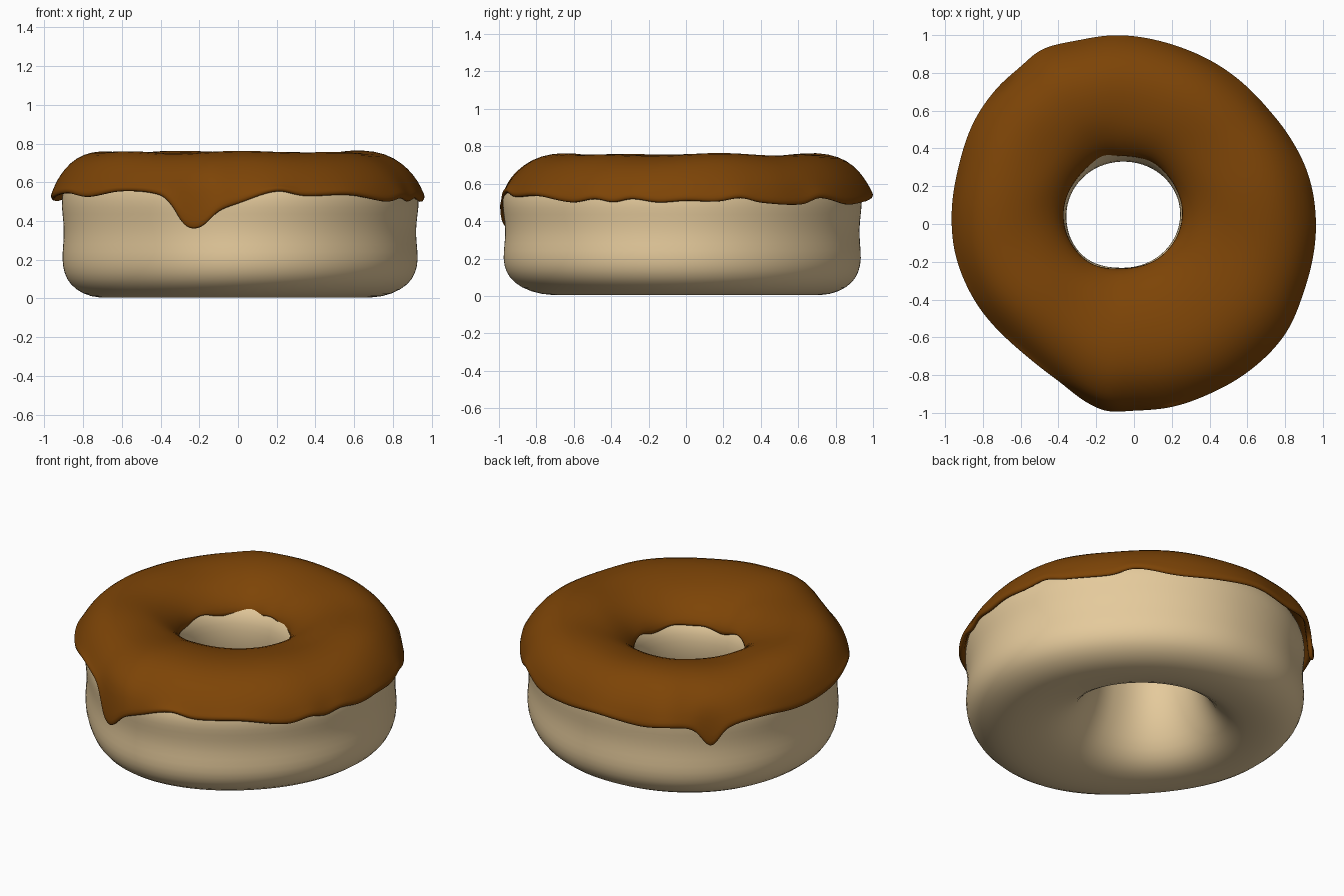
import bpy, bmesh, math

if "Cube" in bpy.data.objects:
    bpy.data.objects.remove(bpy.data.objects["Cube"])

SEGMENTS = 160


def cyclic(table):
    """Smooth periodic curve through (degrees, value) pairs."""
    n = len(table)

    def key(i):
        return table[i % n][0] + 360 * (i // n), table[i % n][1]

    def slope(i):
        (a0, v0), (a1, v1) = key(i - 1), key(i + 1)
        return (v1 - v0) / (a1 - a0)

    def value(deg):
        i = max(k for k in range(n) if table[k][0] <= deg)
        (a0, v0), (a1, v1) = key(i), key(i + 1)
        w = a1 - a0
        t = (deg - a0) / w
        return ((2*t**3 - 3*t**2 + 1) * v0 + (t**3 - 2*t**2 + t) * w * slope(i)
                + (3*t**2 - 2*t**3) * v1 + (t**3 - t**2) * w * slope(i + 1))
    return value


def material(name, rgb):
    m = bpy.data.materials.new(name)
    m.diffuse_color = (*rgb, 1)
    m.use_nodes = True
    m.node_tree.nodes["Principled BSDF"].inputs["Base Color"].default_value = m.diffuse_color
    return m


def ring(name, profile, inner, outer, mat):
    """Loft a closed profile(deg) -> [(t, z)] round the hole; t runs from hole to rim."""
    bm = bmesh.new()
    rows = []
    for s in range(SEGMENTS):
        deg = 360 * s / SEGMENTS
        c, sn = math.cos(math.radians(deg)), math.sin(math.radians(deg))
        ri, ro = inner(deg), outer(deg)
        x0, y0 = -0.055 + ri * c, 0.055 + ri * sn
        x1, y1 = ro * c, ro * sn
        rows.append([bm.verts.new((x0 + (x1 - x0) * t, y0 + (y1 - y0) * t, z))
                     for t, z in profile(deg)])
    n = len(rows[0])
    for s in range(SEGMENTS):
        a, b = rows[s], rows[(s + 1) % SEGMENTS]
        for i in range(n):
            j = (i + 1) % n
            bm.faces.new((a[i], b[i], b[j], a[j]))
    bmesh.ops.recalc_face_normals(bm, faces=bm.faces)
    for f in bm.faces:
        f.smooth = True
    me = bpy.data.meshes.new(name)
    bm.to_mesh(me)
    bm.free()
    me.materials.append(mat)
    ob = bpy.data.objects.new(name, me)
    bpy.context.collection.objects.link(ob)
    sub = ob.modifiers.new("smooth", "SUBSURF")
    sub.levels = sub.render_levels = 1
    return ob


# Dough: a tall soft ring with a slight waist and a hole flaring downwards
dough_rim = cyclic([(0, .935), (45, .90), (90, .94), (135, .97), (180, .91),
                    (225, .87), (270, .982), (315, .96)])
dough_hole = cyclic([(0, .296), (90, .272), (180, .30), (225, .307), (270, .283)])
DOUGH = [(.995, .2), (.982, .28), (.975, .36), (.99, .44), (1.0, .5), (.985, .565),
         (.93, .625), (.8, .685), (.6, .72), (.45, .718), (.3, .69), (.15, .645),
         (.05, .58), (.01, .52), (0, .43), (.02, .33), (.07, .22), (.17, .1),
         (.3, .035), (.45, .008), (.65, 0), (.8, .021), (.92, .07), (.975, .13)]
ring("dough", lambda d: DOUGH, dough_hole, dough_rim,
     material("pale dough", (.78, .59, .33)))

# Icing: uneven cap with a wavy lower edge and two drips
icing_rim = cyclic([(0, .967), (15, .963), (30, .947), (42, .939), (65, .959), (78, .975),
                    (96, 1.008), (107, 1.02), (118, 1.048), (126, 1.03), (135, 1.025),
                    (147, 1.01), (162, .98), (177, .97), (189, .963), (205, .94),
                    (228, .905), (244, .925), (256, .985), (262, 1.005), (270, .992),
                    (282, .993), (294, .988), (307, .992), (324, .994), (339, .971)])
icing_edge = cyclic([(0, .505), (10, .50), (18, .52), (25, .495), (42, .485), (50, .52),
                     (65, .485), (80, .50), (95, .52), (110, .50), (120, .51), (128, .485),
                     (133, .375), (138, .485), (150, .52), (165, .50), (180, .51),
                     (200, .54), (212, .52), (228, .55), (244, .53), (249, .47),
                     (253, .375), (257, .355), (260, .375), (264, .445), (270, .485),
                     (282, .55), (290, .525), (306, .53), (322, .495), (330, .515),
                     (336, .495), (342, .515), (351, .495)])
icing_hole = cyclic([(0, .303), (30, .30), (60, .303), (90, .298), (110, .31),
                     (140, .302), (180, .312), (215, .312), (237, .308), (270, .282),
                     (315, .293)])


def icing_profile(deg):
    a = math.radians(deg)
    e = icing_edge(deg)
    lip = .56 + .012 * math.sin(5 * a) + .008 * math.sin(9 * a + 1)
    top = .004 * math.sin(4 * a + .6) + .004 * math.sin(7 * a)
    outer = [(0, lip), (.02, .605), (.09, .66), (.2, .708), (.33, .74 + top),
             (.5, .759 + top), (.65, .755 + top), (.78, .724 + top), (.88, .67),
             (.95, .605), (.98, (e + .61) / 2), (1.0, e + .025)]
    under = [(.99, e), (.96, e + .005), (.945, e + .04), (.93, .60), (.86, .645),
             (.76, .692), (.5, .73), (.33, .71), (.2, .675), (.1, .625), (.04, lip + .005)]
    return outer + under


ring("icing", icing_profile, icing_hole, icing_rim,
     material("caramel icing", (.205, .058, .002)))
